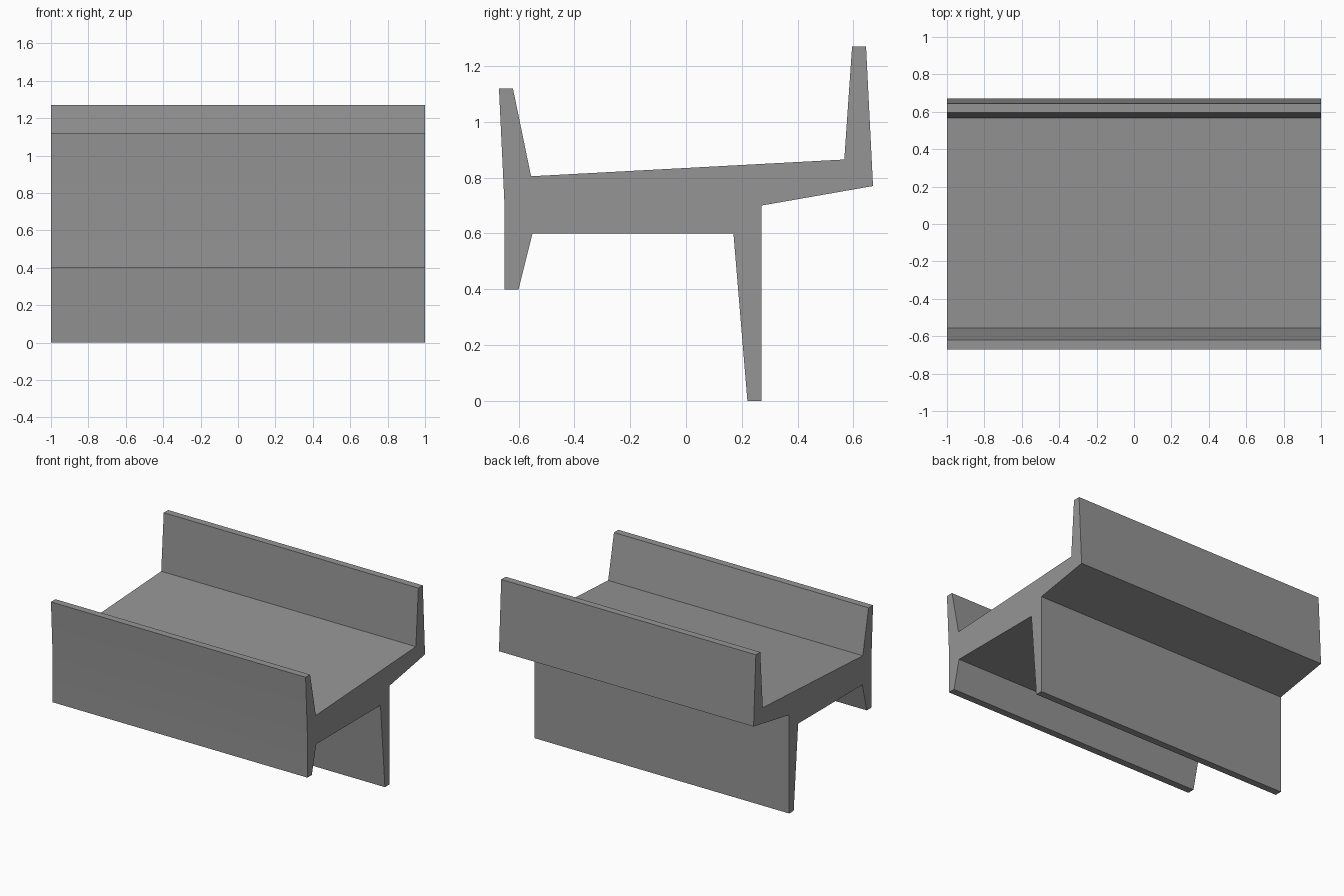
import bpy
import bmesh

if "Cube" in bpy.data.objects:
    bpy.data.objects.remove(bpy.data.objects["Cube"])

# Plain concrete grey
grey = bpy.data.materials.new("concrete_grey")
grey.diffuse_color = (0.30, 0.30, 0.30, 1)
grey.use_nodes = True
grey.node_tree.nodes["Principled BSDF"].inputs["Base Color"].default_value = grey.diffuse_color

# Cross-section (y, z), counter-clockwise seen from +x
SECTION = [
    (-0.65, 0.40), (-0.60, 0.40), (-0.55, 0.60),    # front downstand
    (0.17, 0.60), (0.22, 0.0), (0.27, 0.0),         # rear leg
    (0.27, 0.70), (0.67, 0.77),                     # rear overhang
    (0.645, 1.27), (0.595, 1.27), (0.567, 0.865),   # rear wall
    (-0.555, 0.805), (-0.62, 1.12), (-0.67, 1.12),  # deck and front wall
    (-0.65, 0.70),
]


def extrude_section(name, points, length, material):
    """Sweep a (y, z) outline along x, centred on x = 0."""
    bm = bmesh.new()
    end = bm.faces.new([bm.verts.new((-length / 2, y, z)) for y, z in points])
    swept = bmesh.ops.extrude_face_region(bm, geom=[end])["geom"]
    verts = [v for v in swept if isinstance(v, bmesh.types.BMVert)]
    bmesh.ops.translate(bm, verts=verts, vec=(length, 0, 0))
    bmesh.ops.recalc_face_normals(bm, faces=bm.faces)
    mesh = bpy.data.meshes.new(name)
    bm.to_mesh(mesh)
    bm.free()
    mesh.materials.append(material)
    obj = bpy.data.objects.new(name, mesh)
    bpy.context.collection.objects.link(obj)
    return obj


# Channel beam with two upstand walls and two legs
beam = extrude_section("channel_beam", SECTION, 2.0, grey)
bpy.context.view_layer.objects.active = beam
beam.select_set(True)
bpy.ops.object.shade_smooth_by_angle()
